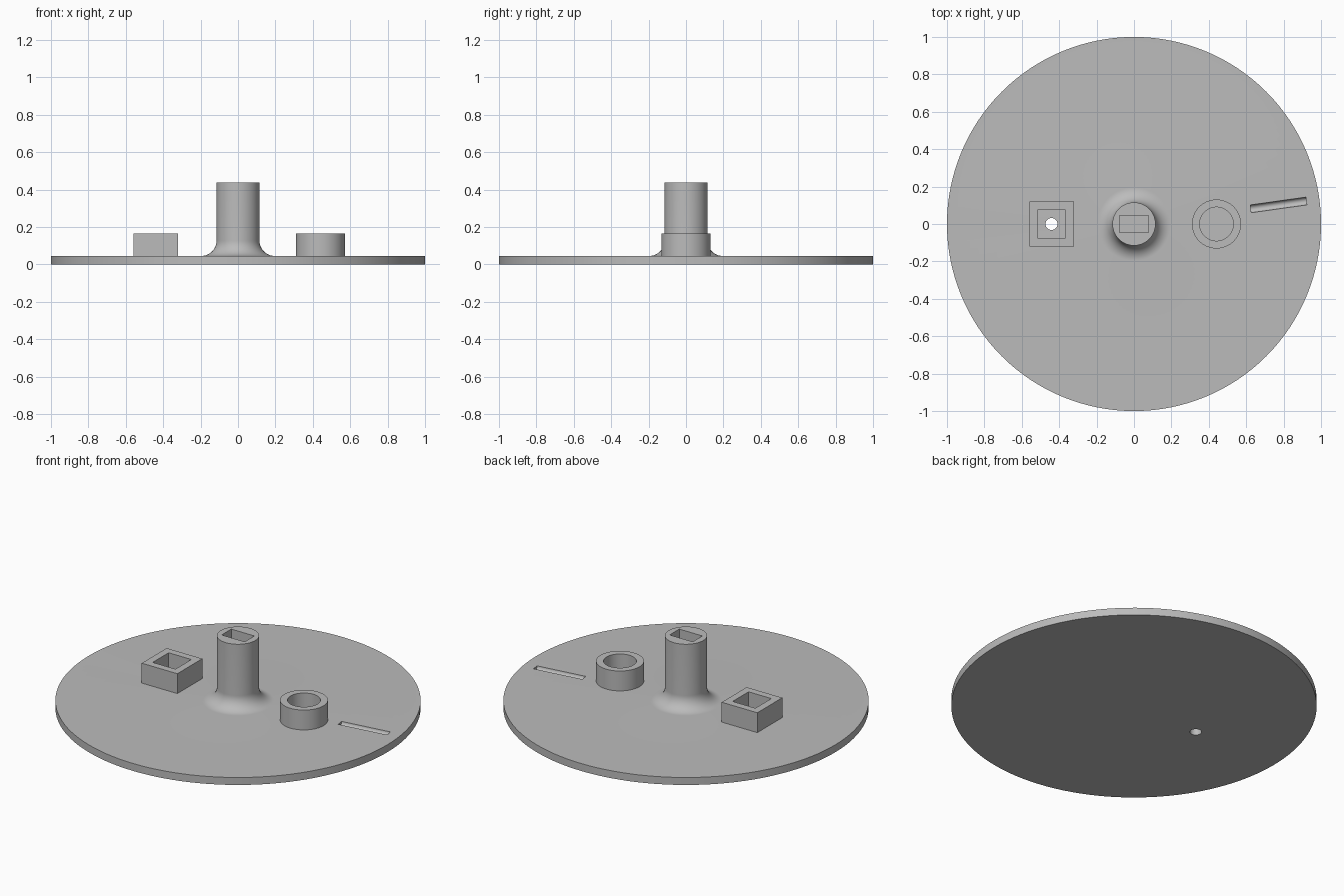
import bpy, bmesh, math
from mathutils import Matrix

cube = bpy.data.objects.get("Cube")
if cube:
    bpy.data.objects.remove(cube, do_unlink=True)

grey = bpy.data.materials.new("plain grey")
grey.use_nodes = True
GREY = (0.5, 0.5, 0.5, 1)
grey.diffuse_color = GREY
grey.node_tree.nodes["Principled BSDF"].inputs["Base Color"].default_value = GREY

PLATE, LOW, TALL = 0.045, 0.165, 0.437   # top heights
SIDE = 0.441                             # offset of the two sockets


def finish(name, bm):
    bmesh.ops.remove_doubles(bm, verts=bm.verts, dist=1e-5)
    bmesh.ops.recalc_face_normals(bm, faces=bm.faces)
    mesh = bpy.data.meshes.new(name)
    bm.to_mesh(mesh)
    bm.free()
    mesh.materials.append(grey)
    obj = bpy.data.objects.new(name, mesh)
    bpy.context.collection.objects.link(obj)
    return obj


def lathe(name, profile, x=0, closed=False):
    """Revolve an (r, z) profile about the vertical axis."""
    bm = bmesh.new()
    verts = [bm.verts.new((r, 0, z)) for r, z in profile]
    edges = [bm.edges.new(pair) for pair in zip(verts, verts[1:])]
    if closed:
        edges.append(bm.edges.new((verts[-1], verts[0])))
    bmesh.ops.spin(bm, geom=verts + edges, cent=(0, 0, 0), axis=(0, 0, 1),
                   angle=math.tau, steps=128, use_merge=True)
    bmesh.ops.translate(bm, vec=(x, 0, 0), verts=bm.verts)
    return finish(name, bm)


def box(name, sx, sy, z0, z1, x=0):
    bm = bmesh.new()
    bmesh.ops.create_cube(bm, size=1, matrix=Matrix.Translation((x, 0, (z0 + z1) / 2))
                          @ Matrix.Diagonal((sx, sy, z1 - z0, 1)))
    return finish(name, bm)


def cylinder(name, r, length, matrix):
    bm = bmesh.new()
    bmesh.ops.create_cone(bm, cap_ends=True, segments=48, radius1=r, radius2=r,
                          depth=length, matrix=matrix)
    return finish(name, bm)


def cut(obj, cutter):
    mod = obj.modifiers.new("cut", "BOOLEAN")
    mod.operation, mod.solver, mod.object = "DIFFERENCE", "EXACT", cutter
    bpy.context.view_layer.objects.active = obj
    bpy.ops.object.modifier_apply(modifier=mod.name)
    bpy.data.objects.remove(cutter, do_unlink=True)


# Round plate flowing through a fillet into the central post
POST, FILLET = 0.115, 0.082
profile = [(0, 0), (1, 0), (1, PLATE)]
for i in range(17):
    a = i / 16 * math.pi / 2
    profile.append((POST + FILLET * (1 - math.sin(a)),
                    PLATE + FILLET * (1 - math.cos(a))))
profile += [(POST, TALL), (0, TALL)]
base = lathe("plate_and_post", profile)

# Pocket in the post, hole through the plate, round-bottomed groove
cut(base, box("post_pocket", 0.154, 0.092, 0.2, 0.6))
cut(base, cylinder("plate_hole", 0.032, 0.4, Matrix.Translation((-SIDE, 0, 0))))
groove = (Matrix.Translation((0.773, 0.102, PLATE))
          @ Matrix.Rotation(math.radians(8), 4, "Z") @ Matrix.Rotation(math.pi / 2, 4, "Y"))
cut(base, cylinder("groove", 0.021, 0.3, groove))

# Square socket
socket = box("square_socket", 0.238, 0.238, PLATE - 0.01, LOW, -SIDE)
cut(socket, box("square_pocket", 0.152, 0.152, 0, 0.3, -SIDE))

# Round socket
ring = lathe("round_socket", [(0.09, PLATE - 0.01), (0.131, PLATE - 0.01),
                              (0.131, LOW), (0.09, LOW)], SIDE, closed=True)

# Smooth curved walls, keep edges crisp
bpy.ops.object.select_all(action="DESELECT")
for obj in (base, socket, ring):
    obj.select_set(True)
bpy.context.view_layer.objects.active = base
bpy.ops.object.shade_smooth_by_angle(angle=math.radians(30))
